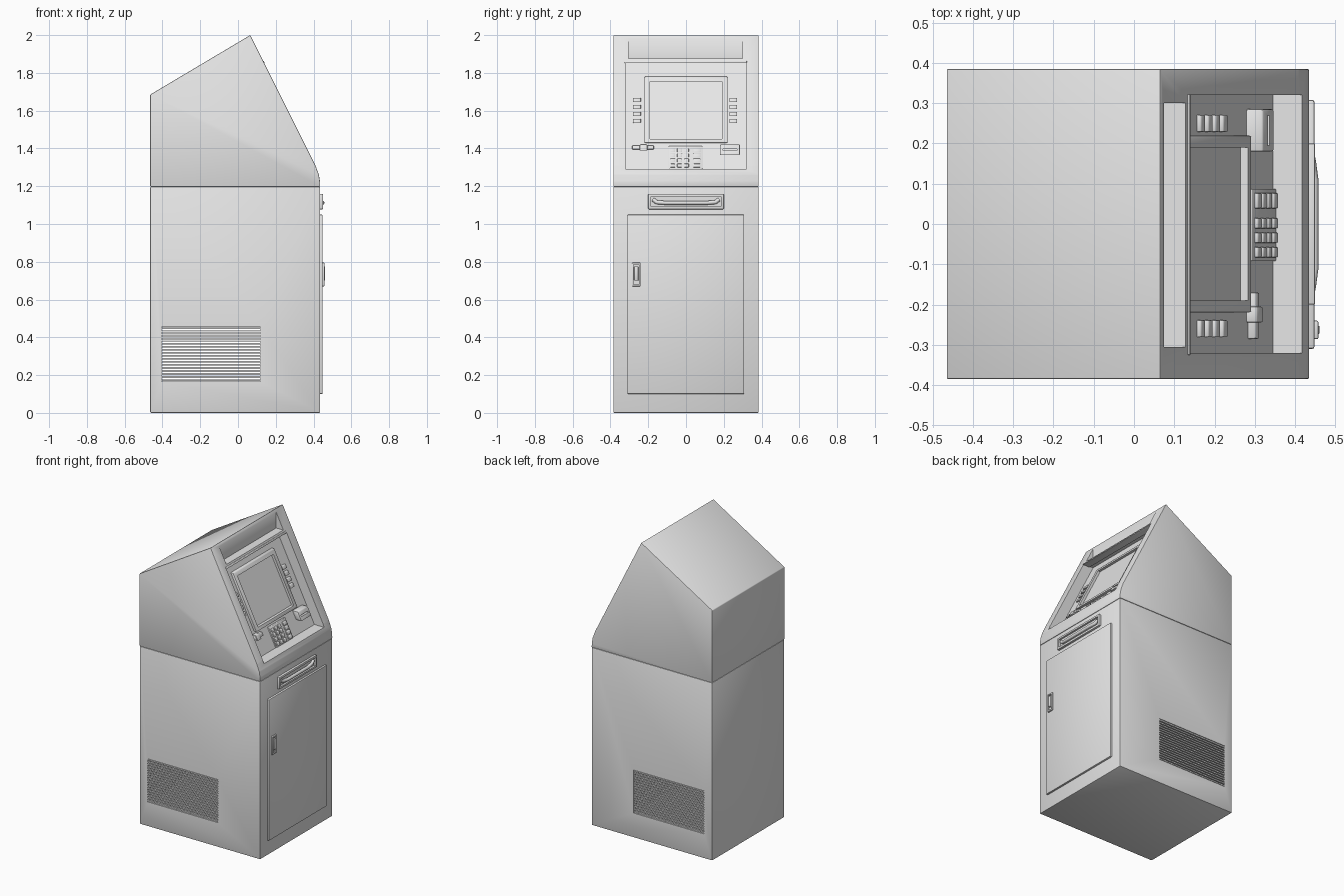
import bpy
import bmesh

old = bpy.data.objects.get("Cube")
if old:
    bpy.data.objects.remove(old, do_unlink=True)

# Single painted metal colour
grey = bpy.data.materials.new("light_grey")
grey.use_nodes = True
grey.diffuse_color = (0.8, 0.8, 0.8, 1)
grey.node_tree.nodes["Principled BSDF"].inputs["Base Color"].default_value = (0.8, 0.8, 0.8, 1)


def finish(name, bm, bevel=0, segments=2):
    bmesh.ops.recalc_face_normals(bm, faces=bm.faces)
    if bevel:
        bmesh.ops.bevel(bm, geom=bm.edges[:], offset=bevel, segments=segments,
                        profile=0.5, affect='EDGES')
    mesh = bpy.data.meshes.new(name)
    bm.to_mesh(mesh)
    bm.free()
    mesh.materials.append(grey)
    obj = bpy.data.objects.new(name, mesh)
    bpy.context.scene.collection.objects.link(obj)
    return obj


def prism(name, profile, y0, y1, bevel=0):
    """Extrude an x-z profile along y."""
    bm = bmesh.new()
    face = bm.faces.new([bm.verts.new((x, y0, z)) for x, z in profile])
    new = bmesh.ops.extrude_face_region(bm, geom=[face])["geom"]
    bmesh.ops.translate(bm, vec=(0, y1 - y0, 0),
                        verts=[v for v in new if isinstance(v, bmesh.types.BMVert)])
    return finish(name, bm, bevel)


def box(name, x0, x1, y0, y1, z0, z1, bevel=0):
    return prism(name, [(x0, z0), (x1, z0), (x1, z1), (x0, z1)], y0, y1, bevel)


def slope(z):
    """Front position of the sloping face at height z."""
    return 0.065 + (2 - z) * 0.5


def panel(name, y0, y1, z0, z1, near, far, bevel=0):
    """Block following the sloping face, from depth near to depth far."""
    a, b = slope(z0), slope(z1)
    return prism(name, [(a - far, z0), (a - near, z0), (b - near, z1), (b - far, z1)],
                 y0, y1, bevel)


def cut(obj, *cutters):
    for cutter in cutters:
        cutter.hide_render = True
        mod = obj.modifiers.new("cut", 'BOOLEAN')
        mod.operation = 'DIFFERENCE'
        mod.solver = 'EXACT'
        mod.object = cutter
    bpy.context.view_layer.update()
    graph = bpy.context.evaluated_depsgraph_get()
    mesh = bpy.data.meshes.new_from_object(obj.evaluated_get(graph))
    obj.modifiers.clear()
    obj.data = mesh
    for cutter in cutters:
        bpy.data.objects.remove(cutter, do_unlink=True)
    return obj


BACK, FRONT, SIDE = -0.465, 0.435, 0.385

# Lower cabinet with an opening for the side vents
cabinet = box("lower_cabinet", BACK, FRONT, -SIDE, SIDE, 0, 1.197, 0.006)
cut(cabinet, box("vent_cutter", -0.405, 0.12, -0.5, 0.5, 0.165, 0.455))

# Horizontal vent slats on both sides
count = 18
step = 0.29 / count
for side, word in ((-1, "right"), (1, "left")):
    for i in range(count):
        z = 0.165 + step * (i + 0.25)
        y = side * (SIDE - 0.007)
        box(f"{word}_vent_slat_{i + 1}", -0.407, 0.122, y - 0.006, y + 0.006,
            z, z + step * 0.55)

# Upper housing with sloping face, header niche and control recess
housing = prism("upper_housing",
                [(BACK, 1.197), (FRONT, 1.197), (0.434, 1.225), (0.428, 1.262),
                 (slope(1.31), 1.31), (0.065, 2), (BACK, 1.685)], -SIDE, SIDE, 0.004)
cut(housing,
    box("header_cutter", 0.074, 0.4, -0.305, 0.30, 1.875, 1.987),
    panel("recess_cutter", -0.32, 0.32, 1.29, 1.86, -0.08, 0.075))

# Raised lip above the control recess
panel("recess_top_lip", -0.325, 0.322, 1.853, 1.864, -0.003, 0.05, 0.002)

# Screen surround and glass
surround = panel("screen_surround", -0.22, 0.22, 1.43, 1.78, 0.057, 0.1, 0.005)
cut(surround, panel("screen_cutter", -0.19, 0.19, 1.45, 1.755, 0, 0.085))
panel("screen_glass", -0.183, 0.183, 1.46, 1.742, 0.08, 0.088)

# Four selection buttons on each side of the screen
for word, y in (("right", -0.26), ("left", 0.25)):
    for i in range(4):
        z = 1.535 + i * 0.037
        panel(f"{word}_screen_button_{i + 1}", y - 0.021, y + 0.021, z, z + 0.022,
              0.064, 0.08, 0.003)

# Keypad: three number columns and one wider function column
panel("keypad_plate", -0.092, 0.087, 1.292, 1.412, 0.066, 0.08, 0.002)
for col, (y, half) in enumerate(((-0.07, 0.013), (-0.034, 0.013), (0.002, 0.013),
                                 (0.058, 0.019))):
    for row in range(4):
        z = 1.3 + row * 0.027
        panel(f"key_{col + 1}_{row + 1}", y - half, y + half, z, z + 0.019,
              0.057, 0.07, 0.003)

# Card slot
panel("card_slot", -0.285, -0.17, 1.395, 1.415, 0.055, 0.08, 0.004)
panel("card_slot_tongue", -0.245, -0.205, 1.388, 1.42, 0.05, 0.08, 0.004)

# Receipt outlet
outlet = panel("receipt_outlet", 0.18, 0.285, 1.365, 1.42, 0.035, 0.08, 0.004)
cut(outlet, panel("outlet_cutter", 0.195, 0.27, 1.388, 1.397, 0, 0.05))

# Cash tray with curved pull bar
tray = box("cash_tray_frame", 0.425, 0.45, -0.2, 0.2, 1.078, 1.16, 0.004)
cut(tray, box("tray_cutter", 0.437, 0.5, -0.185, 0.185, 1.092, 1.146))
curve = bpy.data.curves.new("cash_tray_bar", 'CURVE')
curve.dimensions = '3D'
curve.bevel_depth = 0.011
curve.bevel_resolution = 3
curve.use_fill_caps = True
path = [(0.437, 0.175, 1.13), (0.441, 0.155, 1.115), (0.447, 0.11, 1.112)]
path += [(x, -y, z) for x, y, z in reversed(path)]
spline = curve.splines.new('POLY')
spline.points.add(len(path) - 1)
for point, co in zip(spline.points, path):
    point.co = (*co, 1)
curve.materials.append(grey)
bar = bpy.data.objects.new("cash_tray_bar", curve)
bpy.context.scene.collection.objects.link(bar)

# Service door and its recessed latch
box("service_door", 0.425, 0.448, -0.31, 0.308, 0.1, 1.05, 0.005)
latch = box("latch_frame", 0.44, 0.458, -0.286, -0.24, 0.67, 0.795, 0.004)
cut(latch, box("latch_cutter", 0.45, 0.5, -0.278, -0.248, 0.68, 0.785))
box("latch_lever", 0.445, 0.461, -0.274, -0.252, 0.7, 0.775, 0.004)

# Smooth bevels, sharp panel edges
bpy.ops.object.select_all(action='DESELECT')
for obj in bpy.context.scene.objects:
    if obj.type == 'MESH':
        obj.select_set(True)
        bpy.context.view_layer.objects.active = obj
bpy.ops.object.shade_smooth_by_angle(angle=0.6)
